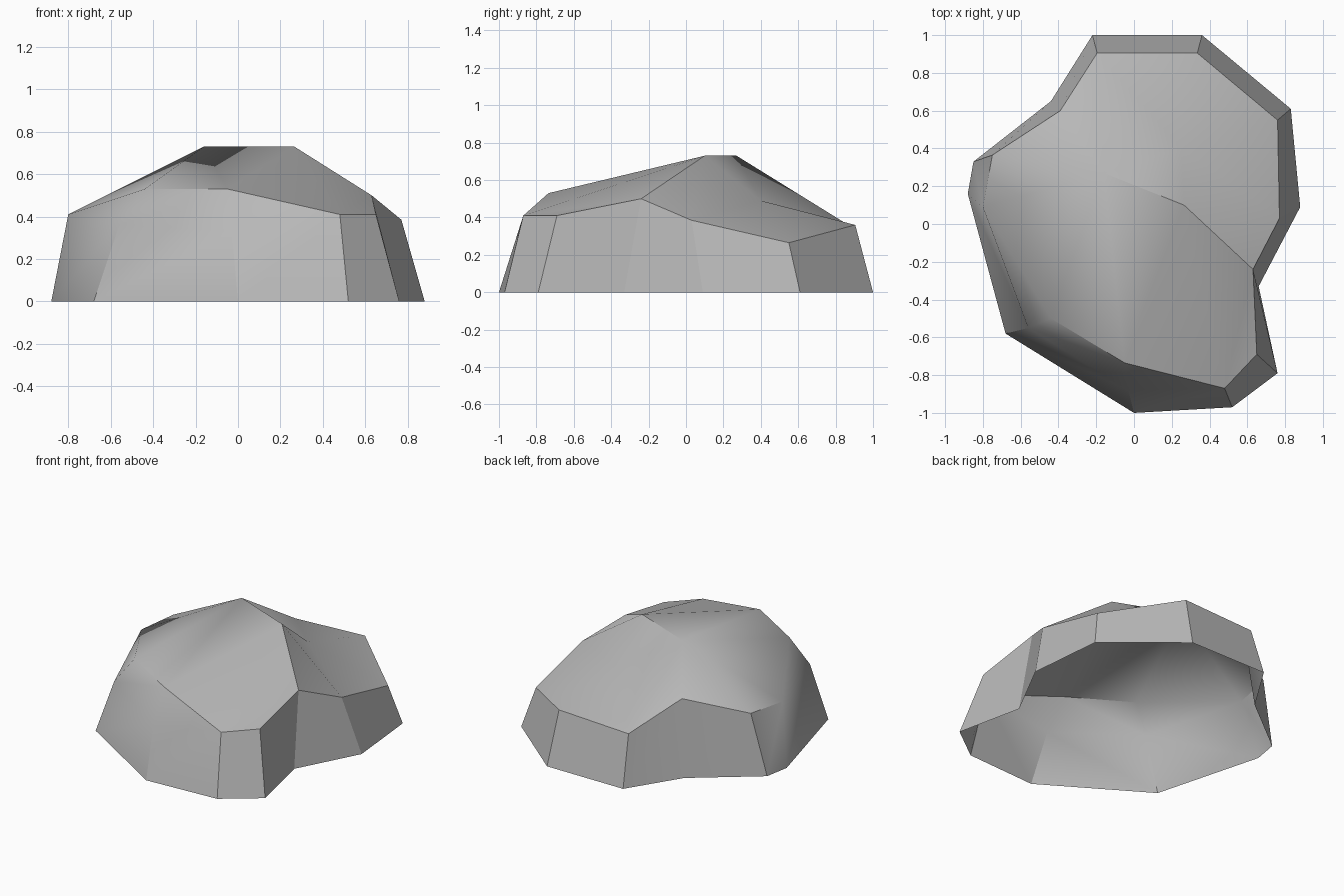
import bpy
import bmesh
import math

default_cube = bpy.data.objects.get("Cube")
if default_cube:
    bpy.data.objects.remove(default_cube, do_unlink=True)

# Single stone colour
stone = bpy.data.materials.new("stone_grey")
stone.use_nodes = True
stone_colour = (0.48, 0.48, 0.48, 1)
stone.diffuse_color = stone_colour
stone.node_tree.nodes["Principled BSDF"].inputs["Base Color"].default_value = stone_colour

bm = bmesh.new()


def point(x, y, z=0.0):
    return bm.verts.new((x, y, z))


def fan(apex, border):
    """Fan of triangles from one corner along an open border."""
    for start, end in zip(border, border[1:]):
        bm.faces.new((apex, start, end))


# Ground outline, counterclockwise from the front corner
ground_outline = [(0, -1), (.52, -.97), (.76, -.79), (.66, -.33), (.88, .09), (.83, .61),
                  (.36, 1), (-.22, 1), (-.44, .65), (-.85, .33), (-.88, .16), (-.68, -.58)]
# Rim at the top of the leaning walls, matching the outline corner by corner
rim_outline = [(-.03, -.88, .33), (.48, -.87, .41), (.65, -.69, .41), (.63, -.24, .5),
               (.77, .03, .385), (.76, .55, .265), (.335, .905, .36), (-.195, .905, .337),
               (-.39, .6, .515), (-.75, .365, .42), (-.8, .09, .41), (-.56, -.55, .36)]
ground = [point(*corner) for corner in ground_outline]
rim = [point(*corner) for corner in rim_outline]

# Leaning walls, open underneath
count = len(ground)
for here in range(count):
    after = (here + 1) % count
    bm.faces.new((ground[here], ground[after], rim[after], rim[here]))

# Named corners of the crown
(front_low, front_right, side_front, saddle, side_mid, side_back,
 back_right, back_left, shoulder, west_back, west_front, front_left) = rim
brow_left = point(-.44, -.5, .53)
brow_right = point(-.05, -.735, .53)
peak_left = point(-.16, .27, .73)
peak_right = point(.265, .1, .73)
hollow = point(.25, .4, .49)

# Front brow and its corner facets
fan(front_left, [front_low, brow_right, brow_left])
fan(front_low, [front_right, brow_right])
fan(west_front, [front_left, brow_left])
fan(front_right, [side_front, saddle])

# Crown slopes around the two peaks and the hollow behind the ridge
fan(peak_left, [back_left, shoulder, west_back, west_front, brow_left, brow_right, peak_right])
fan(peak_right, [brow_right, front_right, saddle])
fan(hollow, [side_mid, side_back, back_right, back_left, peak_left, peak_right])
bm.faces.new((peak_right, saddle, side_mid, hollow))

mesh = bpy.data.meshes.new("boulder")
bm.to_mesh(mesh)
bm.free()
mesh.materials.append(stone)
boulder = bpy.data.objects.new("boulder", mesh)
bpy.context.collection.objects.link(boulder)

# Soft facets with crisp ridges
bpy.ops.object.select_all(action='DESELECT')
boulder.select_set(True)
bpy.context.view_layer.objects.active = boulder
bpy.ops.object.shade_smooth_by_angle(angle=math.radians(30))
